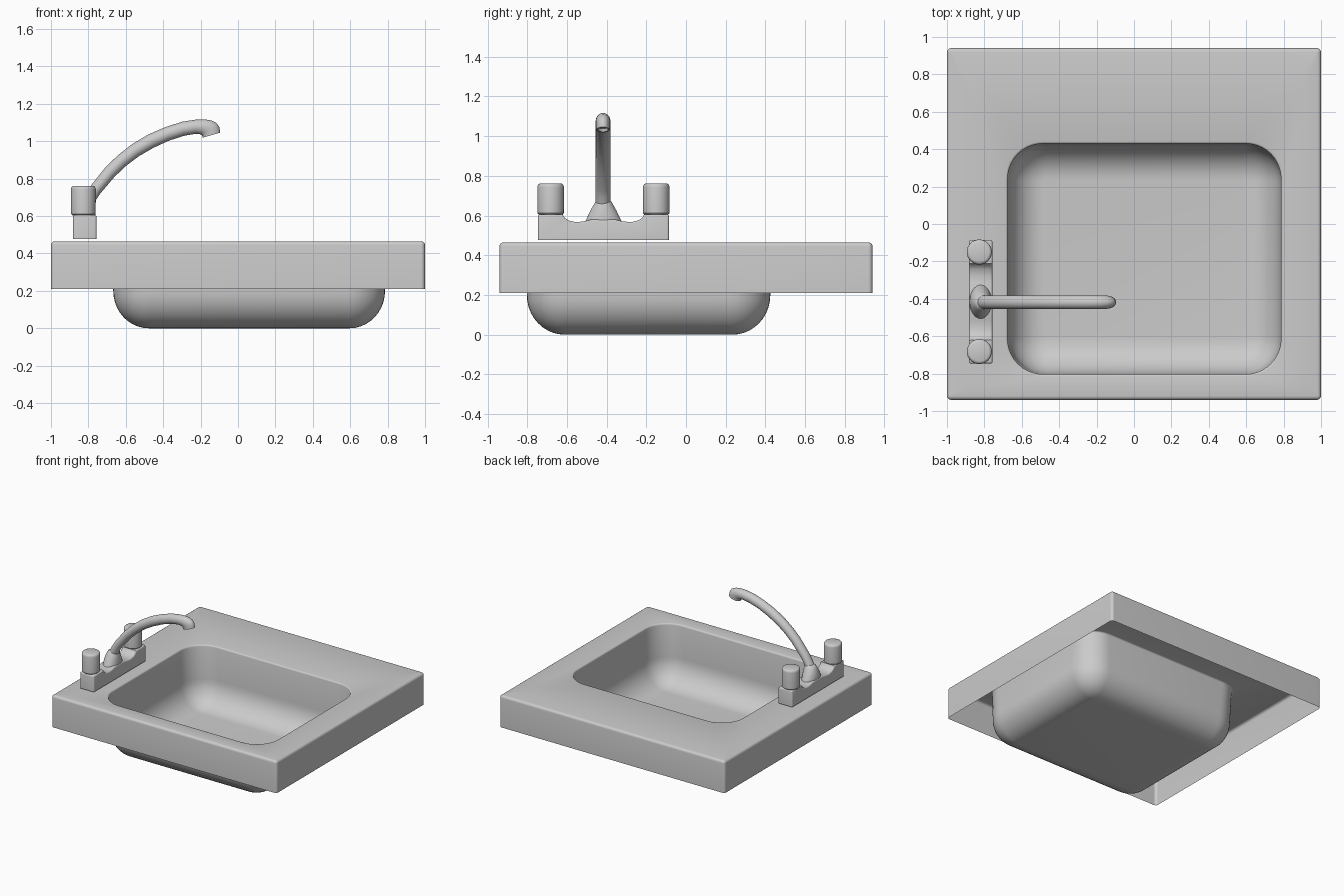
import bpy, bmesh, math
from math import sin, cos, pi

if "Cube" in bpy.data.objects:
    bpy.data.objects.remove(bpy.data.objects["Cube"])


def finish(name, bm, angle=40, recalc=True):
    if recalc:
        bmesh.ops.recalc_face_normals(bm, faces=bm.faces)
    me = bpy.data.meshes.new(name)
    bm.to_mesh(me)
    bm.free()
    ob = bpy.data.objects.new(name, me)
    bpy.context.collection.objects.link(ob)
    bpy.ops.object.select_all(action='DESELECT')
    ob.select_set(True)
    bpy.context.view_layer.objects.active = ob
    bpy.ops.object.shade_smooth_by_angle(angle=math.radians(angle))
    return ob


def loft(name, rings, cap_start=True, cap_end=True, recalc=True, angle=40):
    bm = bmesh.new()
    loops = [[bm.verts.new(p) for p in r] for r in rings]
    n = len(loops[0])
    for a, b in zip(loops, loops[1:]):
        for i in range(n):
            j = (i + 1) % n
            bm.faces.new((a[i], a[j], b[j], b[i]))
    if cap_start:
        bm.faces.new(loops[0][::-1])
    if cap_end:
        bm.faces.new(loops[-1])
    return finish(name, bm, angle, recalc)


def round_rect(x0, x1, y0, y1, r, z, n=10):
    pts = []
    centres = [(x1 - r, y1 - r), (x0 + r, y1 - r), (x0 + r, y0 + r), (x1 - r, y0 + r)]
    for k, (cx, cy) in enumerate(centres):
        for i in range(n + 1):
            a = pi / 2 * (k + i / n)
            pts.append((cx + r * cos(a), cy + r * sin(a), z))
    return pts


def ellipse(cx, cy, rx, ry, z, n=32):
    return [(cx + rx * cos(2 * pi * i / n), cy + ry * sin(2 * pi * i / n), z) for i in range(n)]


# Counter skirt, top sheet and bowl: one open shell
TOP = 0.465
rings = [round_rect(-1, 1, -0.94, 0.94, 0.022, 0.21)]
for i in range(5):
    a = pi / 2 * i / 4
    d = 0.02 * (1 - cos(a))
    rings.append(round_rect(-1 + d, 1 - d, -0.94 + d, 0.94 - d, 0.022 - d, TOP - 0.02 * (1 - sin(a))))
for i in range(4):
    a = pi / 2 * i / 3
    d = 0.012 * sin(a)
    rings.append(round_rect(-0.687 + d, 0.798 - d, -0.815 + d, 0.441 - d, 0.2 - d, TOP - 0.012 * (1 - cos(a))))
for i in range(11):
    a = pi / 2 * i / 10
    d = 0.19 * (1 - cos(a))
    rings.append(round_rect(-0.667 + d, 0.786 - d, -0.802 + d, 0.425 - d, 0.2 - d, 0.2 * (1 - sin(a))))
loft("counter_and_bowl", rings, cap_start=False, recalc=False)

# Faucet base: mirrored side profile extruded across x
CX, CY = -0.82, -0.416
half = [(0.33, 0.478), (0.33, 0.606), (0.205, 0.606), (0.195, 0.588), (0.175, 0.575),
        (0.14, 0.567), (0.1, 0.57), (0.06, 0.58)]
profile = half + [(-y, z) for y, z in reversed(half)]
bm = bmesh.new()
face = bm.faces.new([bm.verts.new((CX - 0.062, CY + y, z)) for y, z in profile])
ext = bmesh.ops.extrude_face_region(bm, geom=[face])
bmesh.ops.translate(bm, vec=(0.125, 0, 0), verts=[v for v in ext["geom"] if isinstance(v, bmesh.types.BMVert)])
bmesh.ops.recalc_face_normals(bm, faces=bm.faces)
edges = [e for e in bm.edges if e.calc_face_angle(0) > 1.2 and min(v.co.z for v in e.verts) > 0.5]
edges += [e for e in bm.edges if abs(e.verts[0].co.z - e.verts[1].co.z) > 0.1 and e not in edges]
bmesh.ops.bevel(bm, geom=edges, offset=0.01, segments=3, profile=0.5, affect='EDGES')
finish("faucet_base", bm)

# Neck flaring out of the base
neck = [(-0.82, 0.06, 0.1, 0.55), (-0.82, 0.06, 0.088, 0.578), (-0.82, 0.058, 0.076, 0.603),
        (-0.818, 0.054, 0.063, 0.63), (-0.815, 0.048, 0.05, 0.652), (-0.812, 0.042, 0.042, 0.668),
        (-0.808, 0.03, 0.03, 0.68)]
loft("faucet_neck", [ellipse(x, CY, rx, ry, z) for x, rx, ry, z in neck])

# Spout: rings spanning lower and upper outline points, with a half width
outline = [(-0.79, 0.60, -0.86, 0.635, 0.037), (-0.758, 0.688, -0.822, 0.705, 0.037),
           (-0.735, 0.722, -0.785, 0.765, 0.037), (-0.66, 0.81, -0.705, 0.865, 0.037),
           (-0.60, 0.867, -0.641, 0.926, 0.037), (-0.53, 0.92, -0.567, 0.984, 0.037),
           (-0.45, 0.966, -0.48, 1.036, 0.037), (-0.367, 1.004, -0.39, 1.075, 0.037),
           (-0.285, 1.03, -0.30, 1.104, 0.037), (-0.225, 1.04, -0.228, 1.115, 0.037),
           (-0.2, 1.037, -0.18, 1.117, 0.037), (-0.193, 1.032, -0.143, 1.111, 0.037),
           (-0.19, 1.027, -0.115, 1.098, 0.036), (-0.189, 1.023, -0.1, 1.076, 0.035),
           (-0.189, 1.019, -0.095, 1.046, 0.034), (-0.179, 1.022, -0.105, 1.043, 0.026),
           (-0.176, 1.038, -0.11, 1.056, 0.026)]
rings = []
for lx, lz, ux, uz, w in outline:
    rings.append([((lx + ux) / 2 + (ux - lx) / 2 * cos(t), CY - 0.002 + w * sin(t), (lz + uz) / 2 + (uz - lz) / 2 * cos(t))
                  for t in (2 * pi * i / 24 for i in range(24))])
loft("spout", rings, angle=50)

# Two tap handles
for name, s in (("front_handle", -1), ("back_handle", 1)):
    prof = [(0.058, 0.603), (0.066, 0.612), (0.067, 0.742), (0.065, 0.752), (0.06, 0.759), (0.052, 0.762)]
    loft(name, [ellipse(-0.827, CY + s * 0.266, r, r, z) for r, z in prof])
